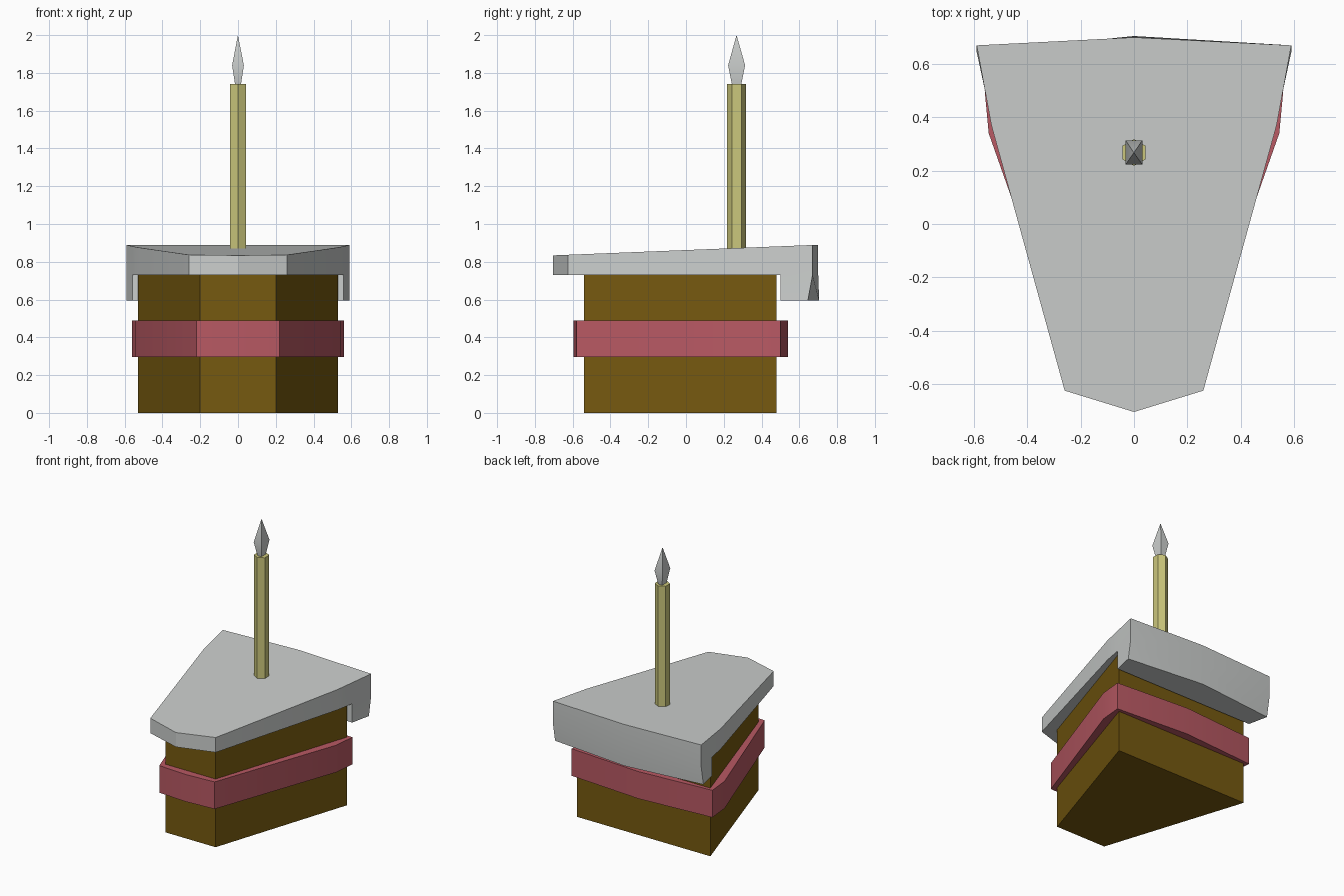
import bpy
import bmesh
import math

cube = bpy.data.objects.get("Cube")
if cube:
    bpy.data.objects.remove(cube, do_unlink=True)


def material(name, r, g, b):
    mat = bpy.data.materials.new(name)
    mat.use_nodes = True
    mat.diffuse_color = (r, g, b, 1)
    mat.node_tree.nodes["Principled BSDF"].inputs["Base Color"].default_value = (r, g, b, 1)
    return mat


icing_grey = material("icing_grey", 0.60, 0.62, 0.61)
sponge_brown = material("sponge_brown", 0.18, 0.10, 0.005)
filling_pink = material("filling_pink", 0.48, 0.10, 0.125)
wax_yellow = material("wax_yellow", 0.60, 0.57, 0.20)


def finish(name, bm, mat):
    bmesh.ops.recalc_face_normals(bm, faces=bm.faces)
    mesh = bpy.data.meshes.new(name)
    bm.to_mesh(mesh)
    bm.free()
    mesh.materials.append(mat)
    obj = bpy.data.objects.new(name, mesh)
    bpy.context.collection.objects.link(obj)
    bpy.ops.object.select_all(action="DESELECT")
    obj.select_set(True)
    bpy.context.view_layer.objects.active = obj
    bpy.ops.object.shade_smooth_by_angle(angle=math.radians(30))


def mirrored(half):
    """Close a half outline (front to back, x >= 0) across x = 0."""
    return half + [(-x, y) for x, y in reversed(half) if x > 0]


def loft(rings):
    """Skin between rings of equal point count and cap both ends."""
    bm = bmesh.new()
    loops = [[bm.verts.new(p) for p in ring] for ring in rings]
    for low, high in zip(loops, loops[1:]):
        for i in range(len(low)):
            j = (i + 1) % len(low)
            bm.faces.new((low[i], low[j], high[j], high[i]))
    bm.faces.new(loops[0])
    bm.faces.new(loops[-1])
    return bm


def at(outline, z):
    return [(x, y, z) for x, y in outline]


# Sponge wedge
wedge = mirrored([(0.20, -0.54), (0.53, 0.48)])
finish("sponge", loft([at(wedge, 0), at(wedge, 0.73)]), sponge_brown)

# Filling band, bulging slightly past the sponge
band = mirrored([(0, -0.595), (0.22, -0.58), (0.545, 0.34), (0.56, 0.50), (0, 0.54)])
finish("filling", loft([at(band, 0.295), at(band, 0.49)]), filling_pink)

# Icing slab with a sloping top
slab = mirrored([(0, -0.705), (0.26, -0.625), (0.535, 0.37), (0.59, 0.67), (0, 0.70)])
bm = loft([at(slab, 0.73), [(x, y, 0.862 + 0.04 * y) for x, y in slab]])

# Icing overhang pulled down behind the sponge
bmesh.ops.bisect_plane(bm, geom=bm.verts[:] + bm.edges[:] + bm.faces[:],
                       plane_co=(0, 0.50, 0), plane_no=(0, 1, 0))
bm.normal_update()
back = [f for f in bm.faces
        if f.calc_center_median().y > 0.5 and all(v.co.z < 0.731 for v in f.verts)]
grown = bmesh.ops.extrude_face_region(bm, geom=back)["geom"]
bmesh.ops.delete(bm, geom=[f for f in back if f.is_valid], context="FACES_ONLY")
for v in grown:
    if isinstance(v, bmesh.types.BMVert):
        v.co.z = 0.595
        if v.co.y > 0.6:
            v.co.y += -0.025 if abs(v.co.x) > 0.1 else 0.005
finish("icing", bm, icing_grey)

# Six-sided candle
CANDLE_Y = 0.268
hexagon = [(0.05 * math.sin(math.tau * i / 6), CANDLE_Y + 0.05 * math.cos(math.tau * i / 6))
           for i in range(6)]
finish("candle", loft([at(hexagon, 0.85), at(hexagon, 1.74)]), wax_yellow)


# Four-sided flame
def rectangle(half_x, half_y, z):
    return [(sx * half_x, CANDLE_Y + sy * half_y, z)
            for sx, sy in ((-1, -1), (1, -1), (1, 1), (-1, 1))]


bm = loft([rectangle(0.015, 0.024, 1.735), rectangle(0.031, 0.045, 1.84),
           rectangle(0.0005, 0.0005, 2.0)])
bmesh.ops.remove_doubles(bm, verts=bm.verts, dist=0.003)
finish("flame", bm, icing_grey)
